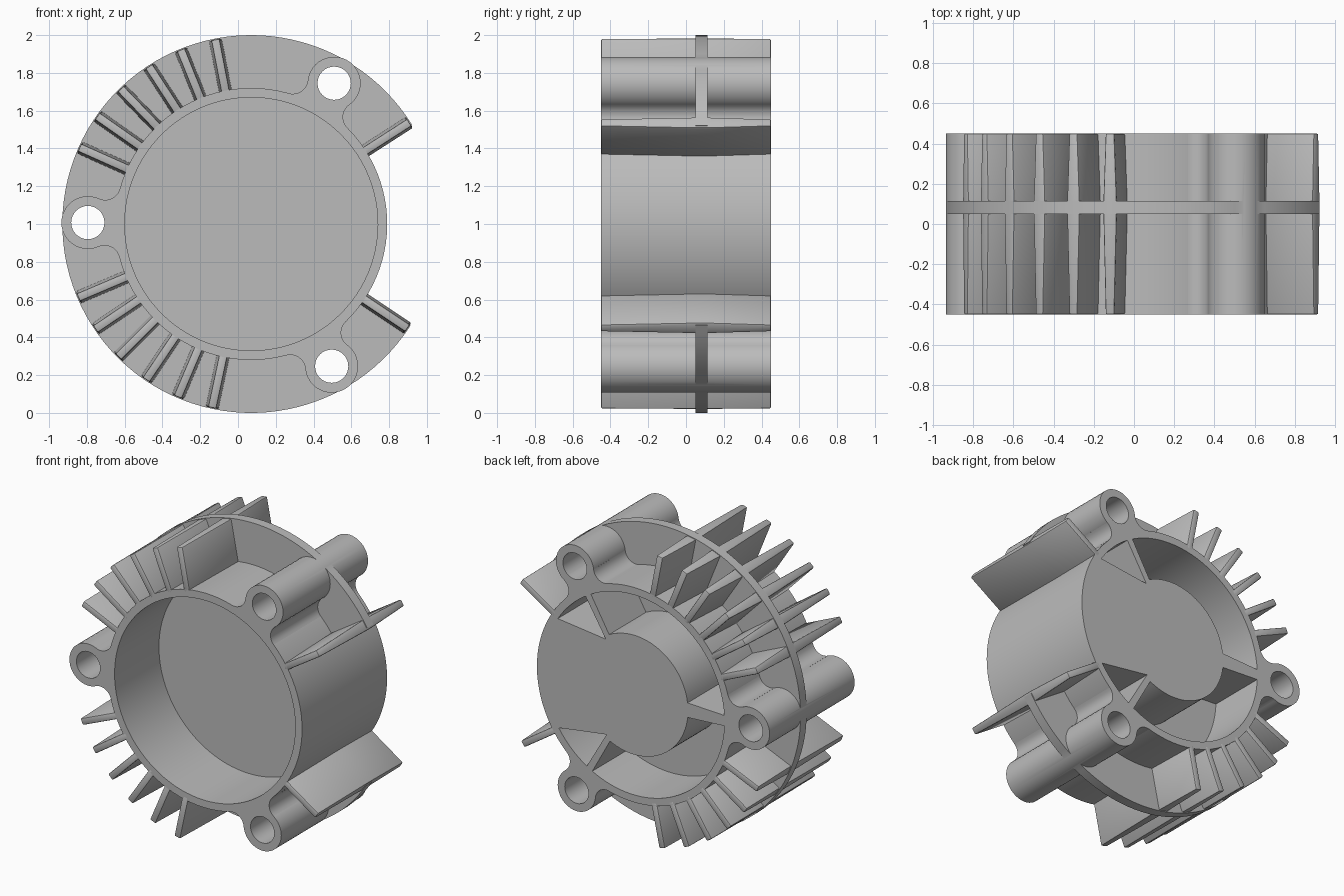
import bpy, bmesh
from math import sin, cos, radians, acos, atan2, pi
from mathutils import Vector, Matrix

cube = bpy.data.objects.get("Cube")
if cube:
    bpy.data.objects.remove(cube, do_unlink=True)

CX, CZ, TILT = 0.07, 1.0, -0.5       # housing axis and slight roll
HALF = 0.45                          # half depth
R_OUT, R_IN, R_HUB, R_FLANGE = 0.72, 0.67, 0.4, 1.0
R_BOSS_AT, R_BOSS, R_HOLE = 0.865, 0.14, 0.088
FILLET = 0.08
BOSSES = (60, 180, 300)

metal = bpy.data.materials.new("cast grey")
metal.use_nodes = True
grey = (0.5, 0.5, 0.5, 1)
metal.diffuse_color = grey
metal.node_tree.nodes["Principled BSDF"].inputs["Base Color"].default_value = grey


def polar(r, deg):
    return Vector((r * cos(radians(deg)), r * sin(radians(deg))))


def arc(r, a0, a1, n, centre=Vector((0, 0))):
    return [centre + polar(r, a0 + (a1 - a0) * i / n) for i in range(n + 1)]


def circle(r, n, centre=Vector((0, 0))):
    return arc(r, 0, 360, n, centre)[:-1]


def spin(points, deg):
    m = Matrix.Rotation(radians(deg), 2)
    return [m @ p for p in points]


def make(name, points, offset):
    """Extrude a closed loop of 3D points along offset into a solid."""
    bm = bmesh.new()
    face = bm.faces.new([bm.verts.new(p) for p in points])
    out = bmesh.ops.extrude_face_region(bm, geom=[face])
    moved = [v for v in out["geom"] if isinstance(v, bmesh.types.BMVert)]
    bmesh.ops.translate(bm, verts=moved, vec=offset)
    bmesh.ops.recalc_face_normals(bm, faces=bm.faces)
    mesh = bpy.data.meshes.new(name)
    bm.to_mesh(mesh)
    bm.free()
    mesh.materials.append(metal)
    ob = bpy.data.objects.new(name, mesh)
    bpy.context.collection.objects.link(ob)
    return ob


def prism(name, outline, y0, y1):
    pts = [Vector((CX + p.x, y0, CZ + p.y)) for p in spin(outline, TILT)]
    return make(name, pts, Vector((0, y1 - y0, 0)))


def apply_all(ob):
    bpy.context.view_layer.objects.active = ob
    for mod in list(ob.modifiers):
        bpy.ops.object.modifier_apply(modifier=mod.name)


def combine(ob, tools, operation):
    for tool in tools:
        mod = ob.modifiers.new("combine", "BOOLEAN")
        mod.operation, mod.solver, mod.object = operation, "EXACT", tool
        tool.hide_render = True
    apply_all(ob)
    for tool in tools:
        bpy.data.objects.remove(tool, do_unlink=True)


def smooth(ob):
    bpy.ops.object.select_all(action="DESELECT")
    ob.select_set(True)
    bpy.context.view_layer.objects.active = ob
    bpy.ops.object.shade_smooth_by_angle(angle=radians(25))


# Housing drum
housing = prism("housing", circle(R_OUT, 96), -HALF, HALF)

# Screw bosses with filleted necks, and the partial flange
d1, d2 = R_OUT + FILLET, R_BOSS + FILLET
swing = acos((d1 ** 2 + R_BOSS_AT ** 2 - d2 ** 2) / (2 * d1 * R_BOSS_AT))
pivot = Vector((d1 * cos(swing), d1 * sin(swing)))
to_boss = Vector((R_BOSS_AT, 0)) - pivot
a_boss = atan2(to_boss.y, to_boss.x) * 180 / pi
a_ring = swing * 180 / pi - 180
side = arc(FILLET, a_boss, a_ring, 10, pivot)
neck = [Vector((R_BOSS_AT, 0))] + side + [Vector((R_IN + 0.02, 0))]
neck += [Vector((p.x, -p.y)) for p in reversed(side)]
solids = []
for a in BOSSES:
    solids.append(prism("neck", spin(neck, a), -HALF, HALF))
    solids.append(prism("boss", circle(R_BOSS, 40, polar(R_BOSS_AT, a)), -HALF, HALF))
flange = arc(R_FLANGE, 32, 328, 90) + arc(R_IN + 0.02, 328, 32, 90)
solids.append(prism("flange", flange, 0.05, 0.115))
combine(housing, solids, "UNION")

# Front recess, screw holes and rear pockets
cutters = [prism("recess", circle(R_IN, 96), -0.6, 0.02)]
for a in BOSSES:
    cutters.append(prism("hole", circle(R_HOLE, 32, polar(R_BOSS_AT, a)), -0.6, 0.6))
large = arc(R_IN, 62, 177, 36) + arc(R_HUB, 173, 63, 30)
small = arc(R_IN, 33, 58, 8) + [polar(0.38, 57)]
for pocket in (large, small):
    cutters.append(prism("pocket", pocket, 0.06, 0.6))
    flipped = [Vector((p.x, -p.y)) for p in pocket]
    cutters.append(prism("pocket", flipped, 0.06, 0.6))
combine(housing, cutters, "DIFFERENCE")
smooth(housing)

# Cooling fins, drafted thinner toward the front and back
upper = [33.2] + [101.5 + 11 * i for i in range(6)]
section = [(0.022, -HALF), (0.034, 0.05), (0.034, 0.115), (0.022, HALF)]
section += [(-t, y) for t, y in reversed(section)]
for i, a in enumerate(upper + [-a for a in upper]):
    out = polar(1, a + TILT)
    across = Vector((-out.y, out.x))
    pts = []
    for t, y in section:
        p = out * (R_IN + 0.025) + across * t
        pts.append(Vector((CX + p.x, y, CZ + p.y)))
    length = 0.995 - R_IN - 0.025
    fin = make("cooling_fin_%d" % (i + 1), pts, Vector((out.x, 0, out.y)) * length)
    bevel = fin.modifiers.new("soft edges", "BEVEL")
    bevel.width, bevel.segments = 0.008, 2
    bevel.limit_method, bevel.angle_limit = "ANGLE", radians(40)
    apply_all(fin)
    smooth(fin)
